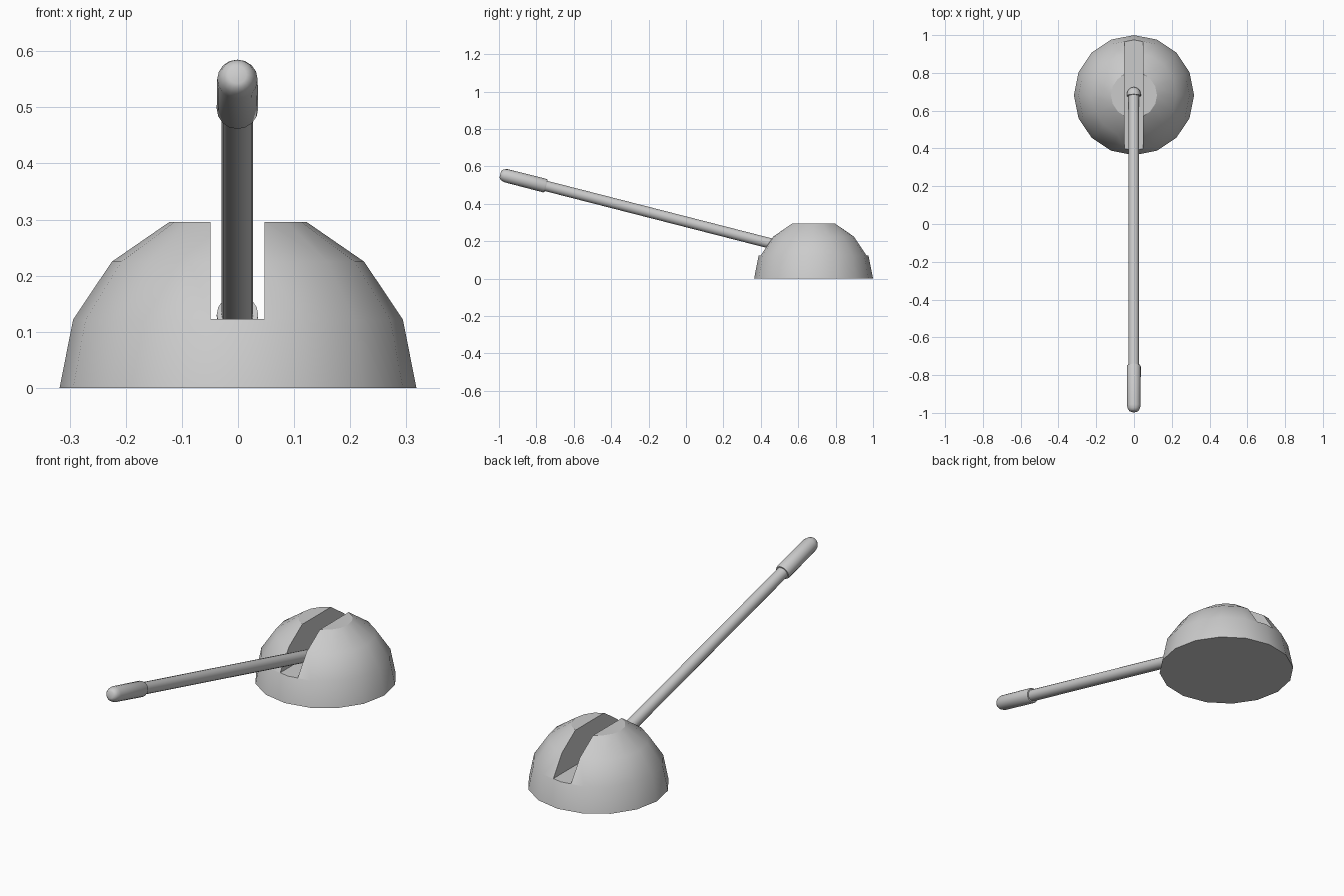
import bpy, bmesh, math
from mathutils import Vector, Matrix

if "Cube" in bpy.data.objects:
    bpy.data.objects.remove(bpy.data.objects["Cube"])


def lathe(name, profile, sides, origin, axis):
    """Revolve (distance along axis, radius) points into a closed solid."""
    bm = bmesh.new()
    rings = []
    for t, r in profile:
        rings.append([bm.verts.new((r * math.cos(2 * math.pi * i / sides),
                                    r * math.sin(2 * math.pi * i / sides), t))
                      for i in range(sides)])
    for a, b in zip(rings, rings[1:]):
        for i in range(sides):
            j = (i + 1) % sides
            bm.faces.new((a[i], a[j], b[j], b[i]))
    bm.faces.new(rings[0][::-1])
    bm.faces.new(rings[-1])
    rot = Vector((0, 0, 1)).rotation_difference(Vector(axis)).to_matrix().to_4x4()
    bm.transform(Matrix.Translation(origin) @ rot)
    bmesh.ops.recalc_face_normals(bm, faces=bm.faces)
    me = bpy.data.meshes.new(name)
    bm.to_mesh(me)
    bm.free()
    ob = bpy.data.objects.new(name, me)
    bpy.context.collection.objects.link(ob)
    return ob


def activate(ob):
    bpy.ops.object.select_all(action='DESELECT')
    ob.select_set(True)
    bpy.context.view_layer.objects.active = ob


def smooth(ob):
    activate(ob)
    bpy.ops.object.shade_smooth_by_angle(angle=math.radians(35))


# Faceted half-sphere base with a flat top
R, BASE_Y = 0.318, 0.682
dome = [(R * math.sin(math.radians(a)), R * math.cos(math.radians(a)))
        for a in (0, 22.5, 45, 67.5)]
dome[-1] = (0.296, dome[-1][1])
base = lathe("base_dome", dome, 16, (0, BASE_Y, 0), (0, 0, 1))

# Slot through the base, front to back
bpy.ops.mesh.primitive_cube_add(size=1, location=(-0.001, BASE_Y, 0.123 + 0.25))
cutter = bpy.context.object
cutter.name = "slot_cutter"
cutter.hide_render = True
cutter.scale = (0.096, 1.0, 0.5)
mod = base.modifiers.new("slot", 'BOOLEAN')
mod.operation = 'DIFFERENCE'
mod.solver = 'EXACT'
mod.object = cutter
activate(base)
bpy.ops.object.modifier_apply(modifier=mod.name)
bpy.data.objects.remove(cutter)
smooth(base)

# Lever parts share one tilted axis running from the grip tip into the slot
TIP = (-0.001, -0.993, 0.558)
AXIS = Vector((0, 1, -0.256)).normalized()

grip = lathe("lever_grip", [(0, 0.016), (0.004, 0.024), (0.014, 0.031), (0.032, 0.036),
                            (0.245, 0.037), (0.253, 0.034)], 16, TIP, AXIS)
rod = lathe("lever_rod", [(0.23, 0.028), (1.74, 0.028)], 16, TIP, AXIS)

# Rounded end of the lever resting in the slot
cap = [(1.735 + 0.037 * math.sin(math.radians(a)), 0.037 * math.cos(math.radians(a)))
       for a in (0, 20, 40, 60, 80)]
pivot = lathe("lever_pivot", [(1.725, 0.037)] + cap, 16, TIP, AXIS)

for part in (grip, rod, pivot):
    smooth(part)
